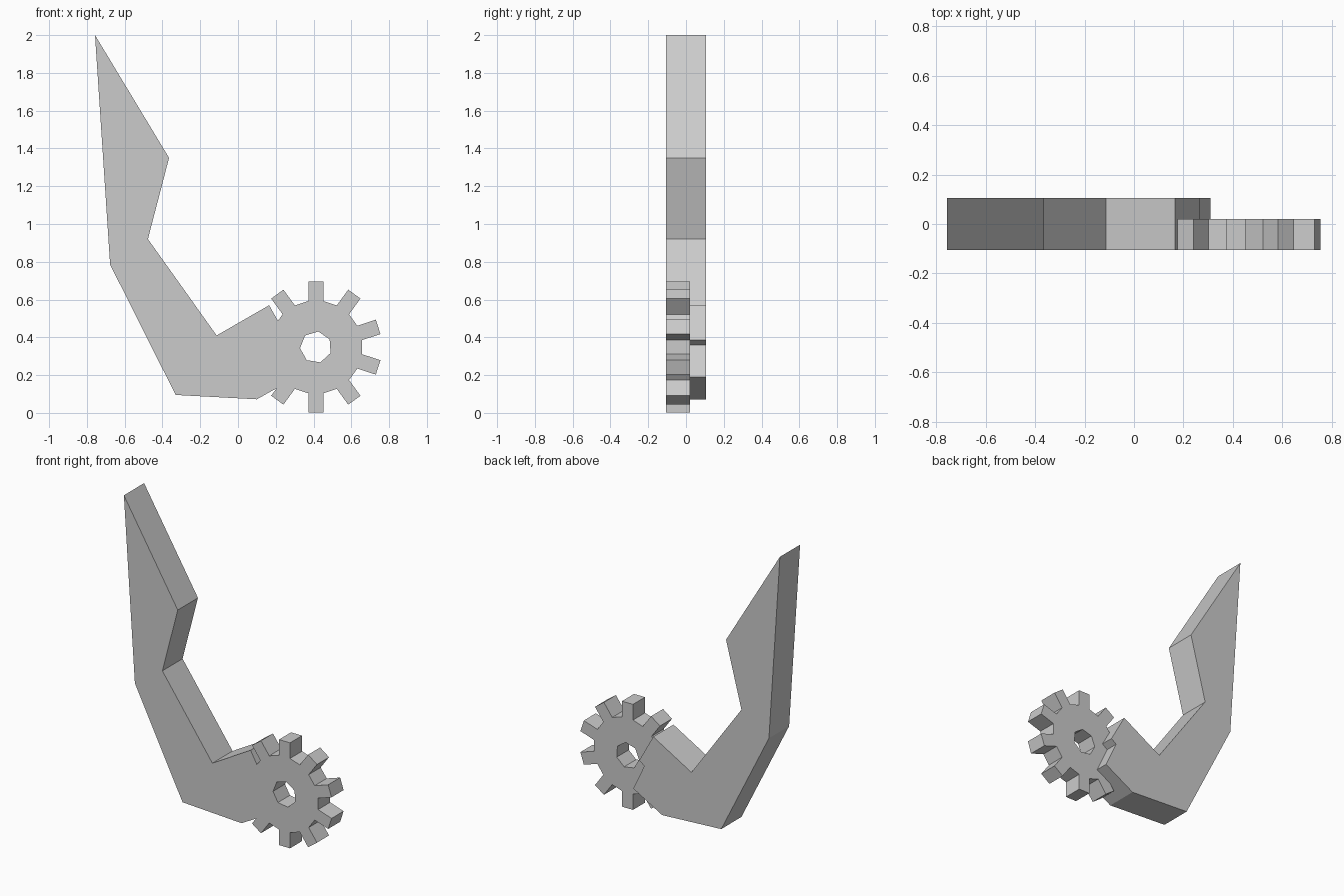
import bpy, bmesh
from math import cos, sin, pi, radians

cube = bpy.data.objects.get("Cube")
if cube:
    bpy.data.objects.remove(cube, do_unlink=True)

grey = bpy.data.materials.new("plain grey")
grey.use_nodes = True
colour = (0.6, 0.6, 0.6, 1)
grey.diffuse_color = colour
grey.node_tree.nodes["Principled BSDF"].inputs["Base Color"].default_value = colour

FRONT = -0.105


def add_object(name, bm):
    bmesh.ops.recalc_face_normals(bm, faces=bm.faces[:])
    mesh = bpy.data.meshes.new(name)
    bm.to_mesh(mesh)
    bm.free()
    mesh.materials.append(grey)
    ob = bpy.data.objects.new(name, mesh)
    bpy.context.collection.objects.link(ob)
    return ob


def plate(name, loops, back):
    """Extrude a front outline, with optional inner hole loops, back along y."""
    bm = bmesh.new()
    edges = []
    for loop in loops:
        verts = [bm.verts.new((x, FRONT, z)) for x, z in loop]
        edges += [bm.edges.new((v, verts[i - 1])) for i, v in enumerate(verts)]
    if len(loops) == 1:
        bm.faces.new(verts)
    else:
        bmesh.ops.triangle_fill(bm, edges=edges, use_beauty=True)
    result = bmesh.ops.extrude_face_region(bm, geom=bm.faces[:], use_keep_orig=True)
    moved = [g for g in result["geom"] if isinstance(g, bmesh.types.BMVert)]
    bmesh.ops.translate(bm, verts=moved, vec=(0, back - FRONT, 0))
    return add_object(name, bm)


# Bent blade arm with a notched end behind the gear
arm = [(-0.757, 2.0), (-0.365, 1.35), (-0.477, 0.92), (-0.113, 0.41),
       (0.165, 0.57), (0.267, 0.387), (0.23, 0.36), (0.31, 0.19),
       (0.10, 0.072), (-0.33, 0.095), (-0.677, 0.785)]
plate("blade_arm", [arm], 0.105)

# Ten-toothed gear with a seven-sided bore
cx, cz = 0.412, 0.348
root, tip, half = 0.244, 0.347, 0.04
teeth = []
for i in range(10):
    a = pi / 2 + i * pi / 5
    for r, w in ((root, -half), (tip, -half), (tip, half), (root, half)):
        teeth.append((cx + r * cos(a) - w * sin(a), cz + r * sin(a) + w * cos(a)))
bore = [(cx + 0.084 * cos(radians(81) + i * 2 * pi / 7),
         cz + 0.084 * sin(radians(81) + i * 2 * pi / 7)) for i in range(7)]
plate("gear_wheel", [teeth, bore], 0.02)
